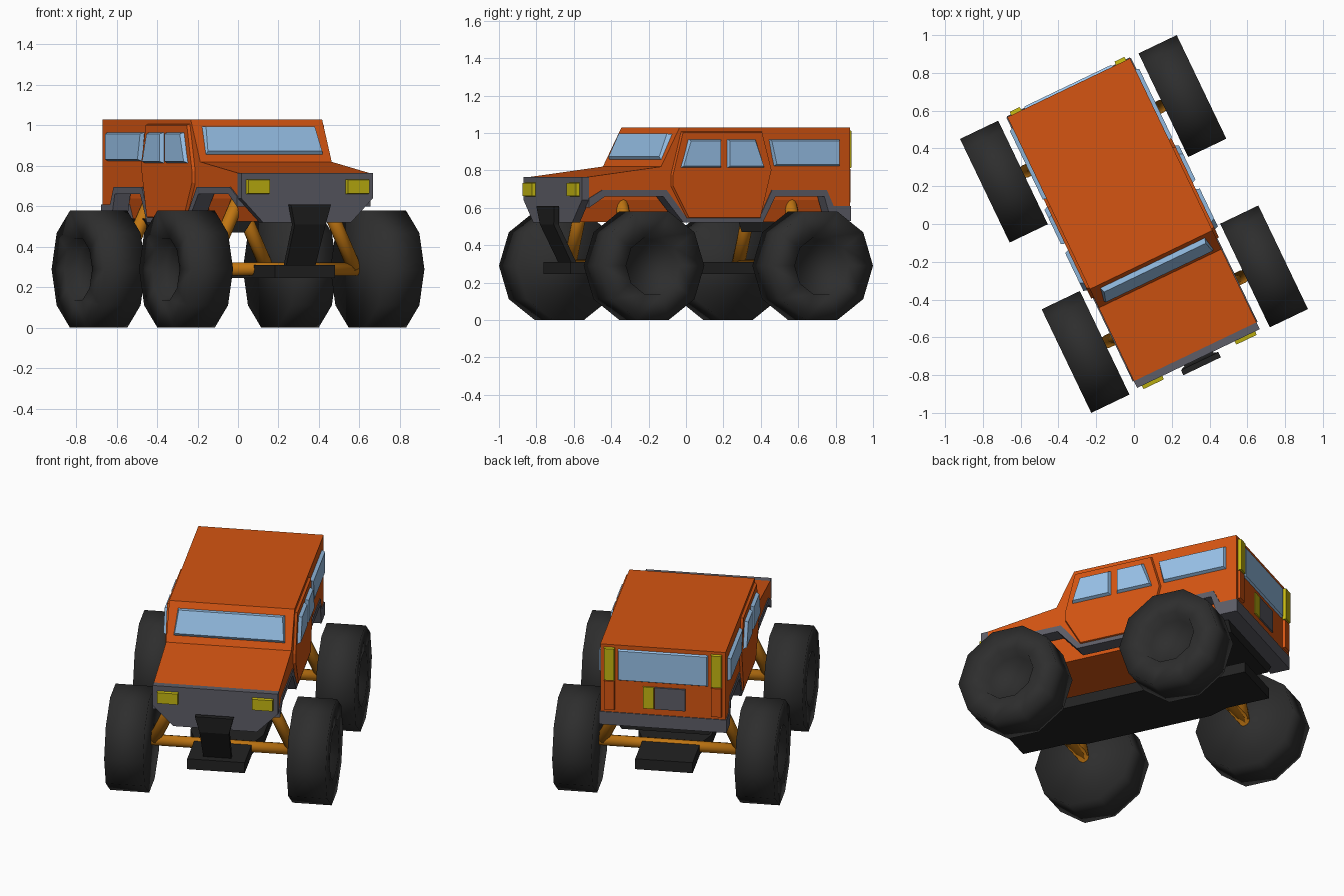
import bpy, bmesh, math
from mathutils import Vector, Matrix

if "Cube" in bpy.data.objects:
    bpy.data.objects.remove(bpy.data.objects["Cube"])

TURN = Matrix.Rotation(math.radians(25.6), 4, 'Z')   # the truck stands at an angle


def material(name, rgb):
    m = bpy.data.materials.new(name)
    m.use_nodes = True
    m.diffuse_color = (*rgb, 1)
    m.node_tree.nodes["Principled BSDF"].inputs["Base Color"].default_value = (*rgb, 1)
    return m


ORANGE = material("orange paint", (0.66, 0.09, 0.006))
GREY = material("grey trim", (0.11, 0.11, 0.135))
GLASS = material("blue glass", (0.31, 0.53, 0.80))
YELLOW = material("yellow lamp", (0.55, 0.47, 0.006))
RUBBER = material("black rubber", (0.027, 0.027, 0.027))
FRAME = material("black frame", (0.016, 0.016, 0.016))
AMBER = material("amber suspension", (0.53, 0.18, 0.006))


def loft(name, mat, rings, smooth=False):
    """Join equal rings of points into a closed solid."""
    bm = bmesh.new()
    loops = [[bm.verts.new(p) for p in ring] for ring in rings]
    n = len(loops[0])
    for a, b in zip(loops, loops[1:]):
        for i in range(n):
            j = (i + 1) % n
            bm.faces.new((a[i], a[j], b[j], b[i]))
    bm.faces.new(loops[0])
    bm.faces.new(loops[-1])
    bmesh.ops.recalc_face_normals(bm, faces=bm.faces)
    for f in bm.faces:
        f.smooth = smooth
    bm.transform(TURN)
    me = bpy.data.meshes.new(name)
    bm.to_mesh(me)
    bm.free()
    me.materials.append(mat)
    ob = bpy.data.objects.new(name, me)
    bpy.context.scene.collection.objects.link(ob)
    return ob


def side_solid(name, mat, yz, x0, x1):
    return loft(name, mat, [[(x, y, z) for y, z in yz] for x in (x0, x1)])


def cross_solid(name, mat, xz, y0, y1):
    return loft(name, mat, [[(x, y, z) for x, z in xz] for y in (y0, y1)])


def panel(name, mat, pts, normal, thick=0.02, inset=0.012):
    """Raised panel with a sloping rim."""
    pts = [Vector(p) for p in pts]
    c = sum(pts, Vector()) / len(pts)
    n = Vector(normal).normalized()
    top = [p - Vector([math.copysign(min(inset, abs(d)), d) for d in (p - c)]) + n * thick
           for p in pts]
    return loft(name, mat, [[p - n * 0.01 for p in pts], top])


def rect(x0, x1, z0, z1, y):
    return [(x0, y, z0), (x1, y, z0), (x1, y, z1), (x0, y, z1)]


def ring(centre, axis, r, n, phase=0.0):
    """Regular polygon around an axis."""
    q = Vector(axis).to_track_quat('Z', 'Y')
    return [Vector(centre) + q @ Vector((r * math.cos(a), r * math.sin(a), 0))
            for a in (2 * math.pi * i / n + phase for i in range(n))]


def tube(name, p, q, r):
    axis = Vector(q) - Vector(p)
    return loft(name, AMBER, [ring(e, axis, r, 12) for e in (p, q)], True)


# Body shell with wheel arches
arch = [(-.75, .65), (-.67, .695), (-.29, .695), (-.17, .545), (.26, .545),
        (.335, .695), (.66, .695), (.70, .61), (.80, .61)]
sill = [(-.75, .60), (-.655, .66), (-.31, .66), (-.19, .52), (.28, .52),
        (.355, .66), (.645, .66), (.685, .53), (.80, .53)]
roofline = [(.80, 1.03), (-.21, 1.03), (-.32, .82), (-.75, .765)]
side_solid("body_shell", ORANGE, arch + roofline, -.36, .36)
cross_solid("body_floor", ORANGE,
            [(-.27, .71), (.27, .71), (.27, .64), (.24, .525), (-.24, .525), (-.27, .64)],
            -.75, .70)

# Front and rear bumpers
cross_solid("front_bumper", GREY,
            [(-.36, .765), (.36, .765), (.36, .64), (.24, .52), (-.24, .52), (-.36, .64)],
            -.79, -.745)
cross_solid("rear_bumper", GREY, [(-.362, .61), (.362, .61), (.362, .53), (-.362, .53)],
            .69, .805)

# Windscreen
slope = Vector((0, -.21, .11))


def on_screen(x, t):
    return (x, -.32 + .11 * t, .82 + .21 * t)


panel("windscreen", GLASS, [on_screen(-.325, .15), on_screen(.325, .15),
                            on_screen(.31, .85), on_screen(-.31, .85)], slope)

# Doors, side glass and arch trim on both sides
door = [(-.205, 1.01), (.28, 1.01), (.335, .81), (.27, .54),
        (-.17, .54), (-.265, .71), (-.265, .78)]
glass = {
    "front_door_window": (.375, [(-.17, .97), (.03, .97), (.03, .81), (-.215, .81)]),
    "rear_door_window": (.375, [(.06, .97), (.235, .97), (.285, .81), (.06, .81)]),
    "rear_side_window": (.36, [(.315, .97), (.74, .97), (.74, .82), (.345, .82)]),
}
for side, s in (("left", 1), ("right", -1)):
    out = (s, 0, 0)
    panel(side + "_door", ORANGE, [(s * .36, y, z) for y, z in door], out, .015, .008)
    for name, (x, yz) in glass.items():
        panel(f"{side}_{name}", GLASS, [(s * x, y, z) for y, z in yz], out)
    side_solid(side + "_arch_trim", GREY, arch + sill[::-1], s * .28, s * .366)

    # Lamps and rear corner strips
    a, b = sorted((s * .21, s * .335))
    panel(side + "_headlamp", YELLOW, rect(a, b, .66, .735, -.79), (0, -1, 0), .02, .004)
    a, b = sorted((s * .275, s * .34))
    panel(side + "_tail_lamp", YELLOW, rect(a, b, .81, 1.015, .80), (0, 1, 0), .02, .004)
    panel(side + "_rear_strip", ORANGE, rect(a, b, .625, .81, .80), (0, 1, 0), .015, .004)

# Tailgate
panel("rear_window", GLASS, rect(-.265, .265, .805, 1.01, .80), (0, 1, 0), .012)
panel("rear_plate", GREY, rect(-.13, .05, .645, .785, .80), (0, 1, 0), .008, .003)
panel("rear_plate_lamp", YELLOW, rect(.05, .115, .645, .785, .80), (0, 1, 0), .008, .003)

# Chassis plate, rear skid and front brace
half = [(.165, -.765), (.165, -.50), (.21, -.38), (.21, .38), (.165, .50), (.165, .765)]
plan = half + [(-x, y) for x, y in reversed(half)]
loft("chassis_plate", FRAME, [[(x, y, z) for x, y in plan] for z in (.245, .31)])
cross_solid("rear_skid", FRAME, [(-.30, .54), (.30, .54), (.25, .47), (-.25, .47)], .45, .72)
loft("front_brace", FRAME, [
    [(-w, y, z), (w, y, z), (w, y + .03, z), (-w, y + .03, z)]
    for w, y, z in ((.08, -.715, .30), (.085, -.825, .51), (.11, -.835, .61))])

# Axles, struts and wheels
for end, y in (("front", -.5), ("rear", .5)):
    tube(end + "_axle", (-.43, y, .29), (.43, y, .29), .032)
    for side, s in (("left", 1), ("right", -1)):
        tube(f"{end}_{side}_strut", (s * .40, y, .29), (s * .21, y, .69), .035)
        profile = ((.412, .304), (.636, .304), (.636, .16), (.57, .14))
        loft(f"{end}_{side}_wheel", RUBBER,
             [ring((s * x, y, .29), (1, 0, 0), r, 10,
                   0 if abs((Vector((1, 0, 0)).to_track_quat('Z', 'Y')
                             @ Vector((1, 0, 0))).z) < .5 else math.pi / 2)
              for x, r in profile], True)
